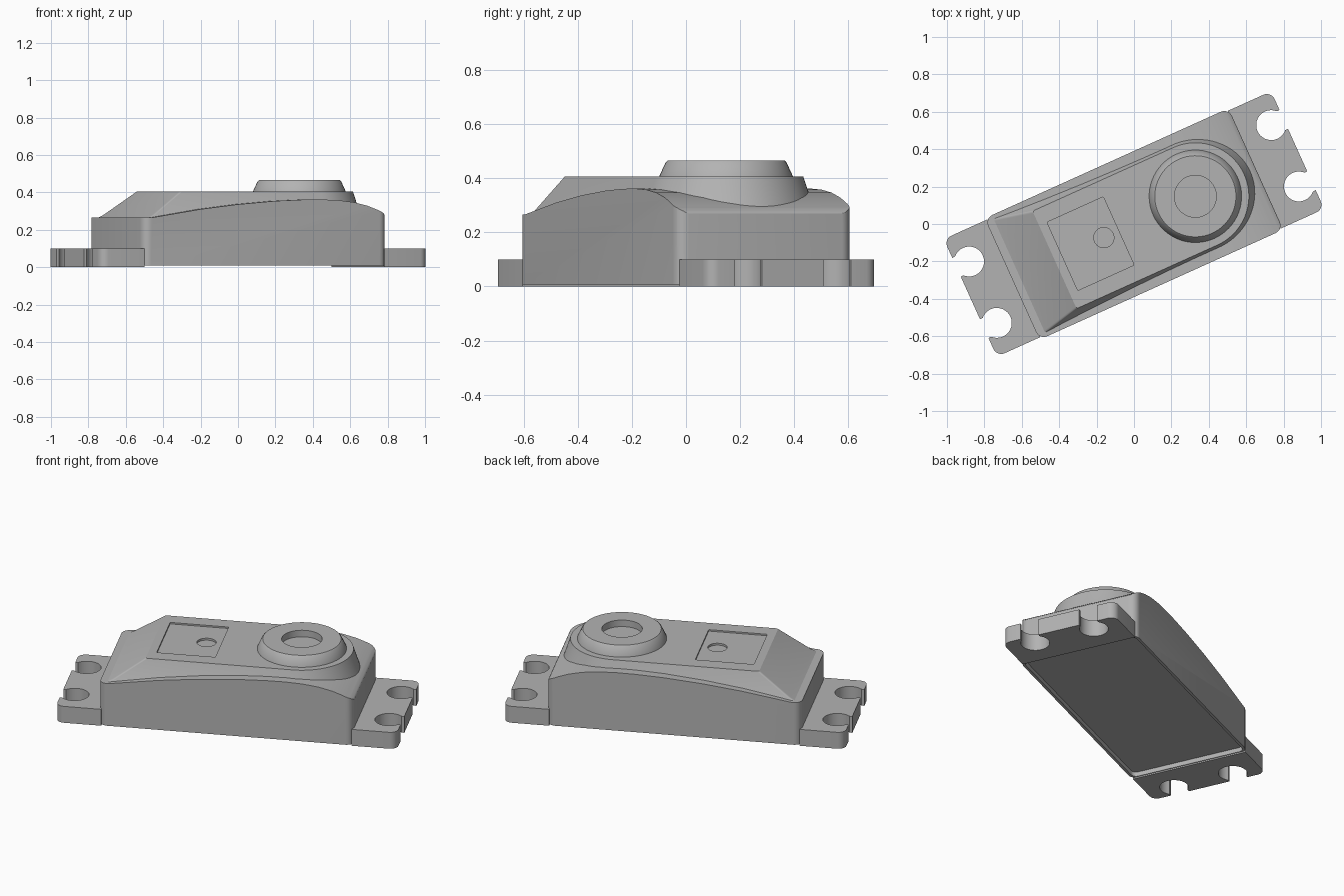
import bpy, bmesh
from math import pi, sin, cos, asin, radians
from mathutils import Matrix

TURN = Matrix.Rotation(radians(24.3), 4, 'Z')   # whole case is turned in plan
HUB = 0.36                                      # hub centre along the case

cube = bpy.data.objects.get("Cube")
if cube:
    bpy.data.objects.remove(cube)

grey = bpy.data.materials.new("plain grey")
grey.use_nodes = True
colour = (0.45, 0.45, 0.45, 1)
grey.diffuse_color = colour
grey.node_tree.nodes["Principled BSDF"].inputs["Base Color"].default_value = colour


def arc(cx, cy, r, a0, a1, n):
    return [(cx + r * cos(a0 + (a1 - a0) * i / n), cy + r * sin(a0 + (a1 - a0) * i / n))
            for i in range(n + 1)]


def rounded_rect(x0, x1, y, r):
    pts = []
    for k, (cx, cy) in enumerate([(x1 - r, y - r), (x0 + r, y - r), (x0 + r, r - y), (x1 - r, r - y)]):
        pts += arc(cx, cy, r, k * pi / 2, (k + 1) * pi / 2, 6)
    return pts


def loft(name, rings):
    """Skin closed rings of equal length and cap both ends."""
    bm = bmesh.new()
    loops = [[bm.verts.new(p) for p in ring] for ring in rings]
    n = len(loops[0])
    for a, b in zip(loops, loops[1:]):
        for i in range(n):
            j = (i + 1) % n
            bm.faces.new((a[i], a[j], b[j], b[i]))
    bm.faces.new(loops[0][::-1])
    bm.faces.new(loops[-1])
    bmesh.ops.recalc_face_normals(bm, faces=bm.faces)
    bm.transform(TURN)
    mesh = bpy.data.meshes.new(name)
    bm.to_mesh(mesh)
    bm.free()
    mesh.materials.append(grey)
    ob = bpy.data.objects.new(name, mesh)
    bpy.context.collection.objects.link(ob)
    return ob


def prism(name, outline, z0, z1):
    return loft(name, [[(x, y, z) for x, y in outline] for z in (z0, z1)])


def select(ob):
    bpy.ops.object.select_all(action='DESELECT')
    ob.select_set(True)
    bpy.context.view_layer.objects.active = ob


def boolean(ob, cutter, operation='DIFFERENCE'):
    select(ob)
    mod = ob.modifiers.new("cut", 'BOOLEAN')
    mod.operation, mod.object, mod.solver = operation, cutter, 'EXACT'
    bpy.ops.object.modifier_apply(modifier=mod.name)
    bpy.data.objects.remove(cutter)


# Lower body: rounded plan trimmed by the arched side profile
body = prism("lower_body", rounded_rect(-0.715, 0.715, 0.356, 0.045), 0.008, 0.5)
crown = [(-0.8, 0.262), (-0.66, 0.266), (-0.52, 0.288), (-0.38, 0.31), (-0.16, 0.336),
         (0.06, 0.354), (0.22, 0.361), (0.33, 0.362), (0.43, 0.358), (0.52, 0.347),
         (0.6, 0.328), (0.66, 0.306), (0.695, 0.29), (0.71, 0.279), (0.72, 0.262), (0.8, 0.25)]
side = crown + [(0.8, -0.1), (-0.8, -0.1)]
boolean(body, loft("profile_cutter", [[(x, y, z) for x, z in side] for y in (-0.5, 0.5)]), 'INTERSECT')
boolean(body, prism("underside_cutter", rounded_rect(-0.7, 0.7, 0.34, 0.03), -0.1, 0.035))


# Raised cover: round at the hub end, sloped at the other
def cover_ring(end, half, z):
    pts = arc(HUB, 0, half, -pi / 2, pi / 2, 48)
    r = 0.012
    pts += arc(end + r, half - r, r, pi / 2, pi, 4) + arc(end + r, r - half, r, pi, 1.5 * pi, 4)
    return [(x, y, z) for x, y in pts]


cover = loft("raised_cover", [cover_ring(-0.69, 0.336, 0.255), cover_ring(-0.672, 0.333, 0.266),
                              cover_ring(-0.645, 0.327, 0.28), cover_ring(-0.466, 0.286, 0.406)])
boolean(cover, prism("panel_cutter", rounded_rect(-0.42, -0.09, 0.2, 0.006), 0.397, 0.5))
boolean(cover, prism("dimple_cutter", arc(-0.177, 0, 0.054, 0, 2 * pi * 31 / 32, 31), 0.385, 0.5))

# Output hub with a blind bore
hub_profile = [(0.248, 0.4), (0.247, 0.408), (0.224, 0.458), (0.217, 0.465),
               (0.112, 0.465), (0.112, 0.425)]
hub = loft("output_hub", [[(x, y, z) for x, y in arc(HUB, 0, r, 0, 2 * pi * 63 / 64, 63)]
                          for r, z in hub_profile])

# Mounting tabs with open keyhole slots
mouth = asin(0.055 / 0.08)
outline = [(0.705, -0.345)] + arc(0.915, -0.3, 0.045, -pi / 2, 0, 6)
for v in (-0.18, 0.18):
    outline += [(0.96, v - 0.055)] + arc(0.886, v, 0.08, -mouth, mouth - 2 * pi, 28) + [(0.96, v + 0.055)]
outline += arc(0.915, 0.3, 0.045, 0, pi / 2, 6) + [(0.705, 0.345)]
tabs = [prism(name, [(s * x, s * y) for x, y in outline], 0, 0.1)
        for name, s in (("left_mounting_tab", 1), ("right_mounting_tab", -1))]

for ob in [body, cover, hub] + tabs:
    select(ob)
    bpy.ops.object.shade_smooth_by_angle(angle=radians(25))
